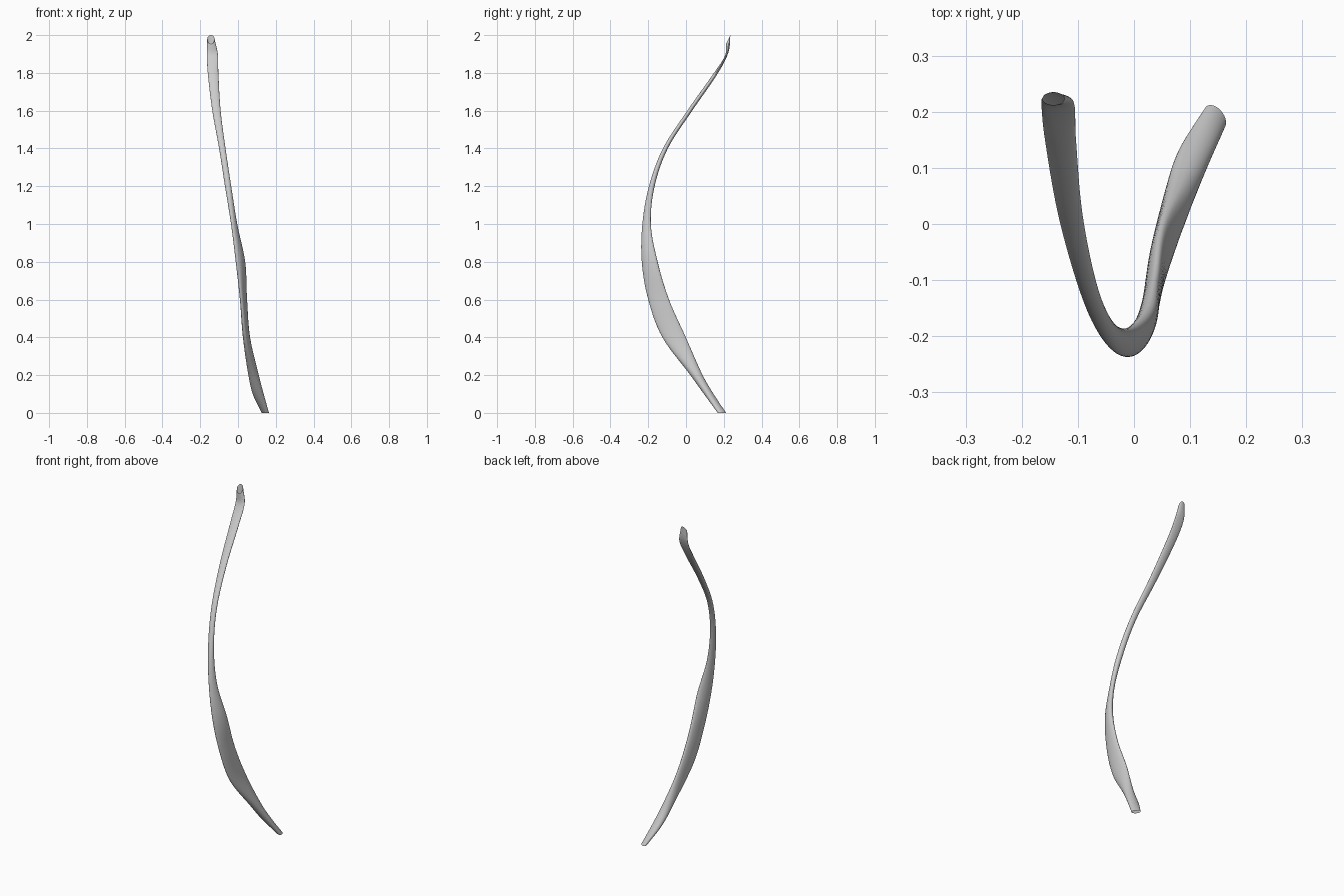
import bpy, bmesh, math

if "Cube" in bpy.data.objects:
    bpy.data.objects.remove(bpy.data.objects["Cube"])

# cross-sections: z, xmin, xmax, ymin, ymax, skew angle, end tilt
ROWS = [
    (0.00, 0.125, 0.164, 0.168, 0.212, 115, 0),
    (0.10, 0.078, 0.136, 0.095, 0.146, 95, 0),
    (0.20, 0.055, 0.110, 0.023, 0.088, 85, 0),
    (0.40, 0.026, 0.064, -0.125, -0.001, 72, 0),
    (0.60, 0.010, 0.048, -0.200, -0.090, 58, 0),
    (0.80, -0.012, 0.038, -0.234, -0.150, 55, 0),
    (1.00, -0.037, -0.004, -0.231, -0.186, 62, 0),
    (1.20, -0.069, -0.036, -0.196, -0.166, 90, 0),
    (1.40, -0.100, -0.066, -0.122, -0.096, 95, 0),
    (1.60, -0.136, -0.092, 0.007, 0.033, 95, 0),
    (1.80, -0.160, -0.104, 0.148, 0.170, 92, 0),
    (1.90, -0.165, -0.107, 0.206, 0.225, 90, 0.010),
    (1.977, -0.163, -0.124, 0.212, 0.235, 90, 0.023),
]
SIDES, STEPS = 32, 8


def spline(i, t):
    """Smooth section between rows i and i+1, tangents scaled to row spacing."""
    last = len(ROWS) - 1
    a, b = ROWS[i], ROWS[i + 1]
    p, n = ROWS[max(i - 1, 0)], ROWS[min(i + 2, last)]
    h = b[0] - a[0]
    out = [a[0] + h * t]
    for k in range(1, 7):
        ma = (b[k] - p[k]) / (b[0] - p[0]) * h
        mb = (n[k] - a[k]) / (n[0] - a[0]) * h
        out.append((2*t**3 - 3*t**2 + 1) * a[k] + (t**3 - 2*t**2 + t) * ma
                   + (3*t**2 - 2*t**3) * b[k] + (t**3 - t**2) * mb)
    return out


sections = [spline(i, s / STEPS) for i in range(len(ROWS) - 1) for s in range(STEPS)]
sections.append(list(ROWS[-1]))

# twisting curved strand, an open-ended tube
bm = bmesh.new()
rings = []
for z, x0, x1, y0, y1, skew, tilt in sections:
    ring = []
    for j in range(SIDES):
        t = 2 * math.pi * j / SIDES
        c = math.cos(t - math.radians(skew))
        ring.append(bm.verts.new(((x0 + x1) / 2 + (x1 - x0) / 2 * math.cos(t),
                                  (y0 + y1) / 2 + (y1 - y0) / 2 * c,
                                  z + tilt * c)))
    rings.append(ring)
for lo, hi in zip(rings, rings[1:]):
    for j in range(SIDES):
        k = (j + 1) % SIDES
        bm.faces.new((lo[j], lo[k], hi[k], hi[j]))
mesh = bpy.data.meshes.new("curved_strand")
bm.to_mesh(mesh)
bm.free()
strand = bpy.data.objects.new("curved_strand", mesh)
bpy.context.collection.objects.link(strand)
bpy.context.view_layer.objects.active = strand
strand.select_set(True)
bpy.ops.object.shade_smooth_by_angle(angle=math.radians(50))
